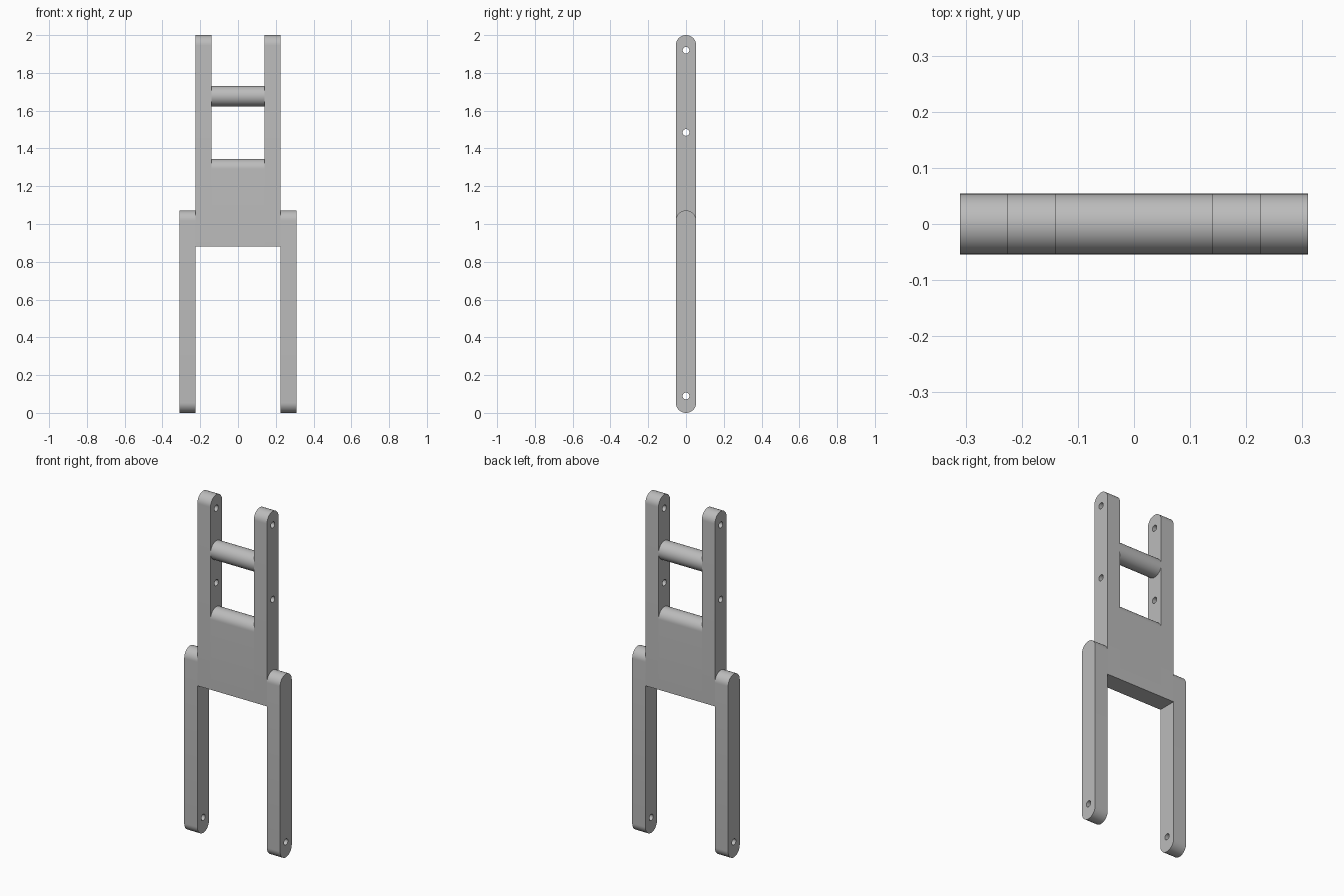
import bpy
import bmesh
from math import cos, sin, pi
from mathutils import Matrix

cube = bpy.data.objects.get("Cube")
if cube:
    bpy.data.objects.remove(cube, do_unlink=True)

grey = bpy.data.materials.new("plain grey")
grey.use_nodes = True
colour = (0.5, 0.5, 0.5, 1)
grey.diffuse_color = colour
grey.node_tree.nodes["Principled BSDF"].inputs["Base Color"].default_value = colour

HALF = 0.054       # half the depth of every bar, also its end radius
HOLE = 0.018
# profile plane (y, z) extruded along x
TO_SIDE = Matrix(((0, 0, 1, 0), (1, 0, 0, 0), (0, 1, 0, 0), (0, 0, 0, 1)))


def arc(z, radius, start, end, steps):
    angles = [start + (end - start) * i / steps for i in range(steps + 1)]
    return [(radius * cos(a), z + radius * sin(a)) for a in angles]


def bar_profile(low, high, round_base):
    top = arc(high - HALF, HALF, 0, pi, 24)
    if round_base:
        return top + arc(low + HALF, HALF, pi, 2 * pi, 24)
    return top + [(-HALF, low), (HALF, low)]


def extrude_part(name, outline, x_low, x_high, holes=()):
    """Extrude a side profile, with round holes, between two x positions."""
    curve = bpy.data.curves.new(name, "CURVE")
    curve.dimensions = "2D"
    curve.fill_mode = "BOTH"
    curve.extrude = (x_high - x_low) / 2
    loops = [outline] + [arc(z, HOLE, 0, 2 * pi, 24)[:-1] for z in holes]
    for points in loops:
        spline = curve.splines.new("POLY")
        spline.points.add(len(points) - 1)
        for point, (y, z) in zip(spline.points, points):
            point.co = (y, z, 0, 1)
        spline.use_cyclic_u = True
    source = bpy.data.objects.new(name + " outline", curve)
    mesh = bpy.data.meshes.new_from_object(source)
    bpy.data.objects.remove(source)
    bpy.data.curves.remove(curve)

    # weld the caps to the walls and place the part
    bm = bmesh.new()
    bm.from_mesh(mesh)
    bmesh.ops.remove_doubles(bm, verts=bm.verts, dist=0.0001)
    shift = Matrix.Translation(((x_low + x_high) / 2, 0, 0))
    bmesh.ops.transform(bm, matrix=shift @ TO_SIDE, verts=bm.verts)
    bmesh.ops.recalc_face_normals(bm, faces=bm.faces)
    bm.to_mesh(mesh)
    bm.free()
    mesh.name = name
    mesh.materials.clear()
    mesh.materials.append(grey)
    part = bpy.data.objects.new(name, mesh)
    bpy.context.collection.objects.link(part)
    bpy.ops.object.select_all(action="DESELECT")
    part.select_set(True)
    bpy.context.view_layer.objects.active = part
    bpy.ops.object.shade_smooth_by_angle(angle=pi / 6)


INNER, MIDDLE, OUTER = 0.14, 0.225, 0.31
BASE = 0.88

# outer legs and inner arms on both sides
for side, sign in (("left", 1), ("right", -1)):
    x = sorted((sign * MIDDLE, sign * OUTER))
    extrude_part(side + "_leg", bar_profile(0, 1.072, True), *x, holes=[0.09])
    x = sorted((sign * INNER, sign * MIDDLE))
    extrude_part(side + "_arm", bar_profile(BASE, 2, False), *x, holes=[1.485, 1.92])

# solid web with a rounded top, and the round crossbar above it
extrude_part("centre_web", bar_profile(BASE, 1.345, False), -INNER, INNER)
extrude_part("crossbar", arc(1.677, HALF, 0, 2 * pi, 48)[:-1], -INNER, INNER)
